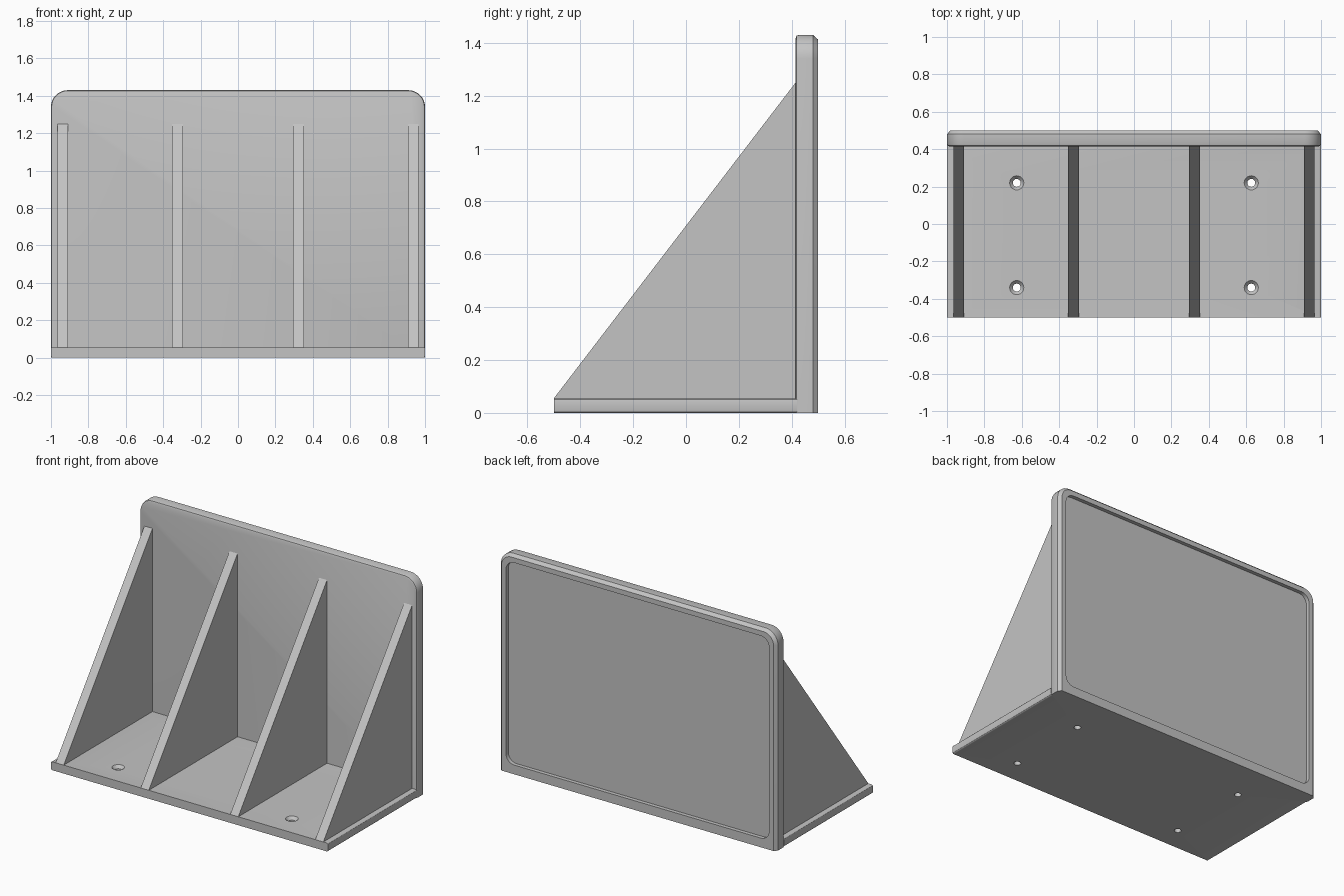
import bpy, bmesh, math

cube = bpy.data.objects.get("Cube")
if cube:
    bpy.data.objects.remove(cube, do_unlink=True)

grey = bpy.data.materials.new("plain grey")
grey.use_nodes = True
colour = (0.55, 0.55, 0.55, 1)
grey.diffuse_color = colour
grey.node_tree.nodes["Principled BSDF"].inputs["Base Color"].default_value = colour

BASE_TOP = 0.055
FRONT, BACK = -0.5, 0.5
PLATE_FRONT = 0.415
HEIGHT = 1.43


def make_object(name, bm, smooth=True):
    bmesh.ops.recalc_face_normals(bm, faces=bm.faces)
    mesh = bpy.data.meshes.new(name)
    bm.to_mesh(mesh)
    bm.free()
    mesh.materials.append(grey)
    obj = bpy.data.objects.new(name, mesh)
    bpy.context.collection.objects.link(obj)
    if smooth:
        bpy.ops.object.select_all(action="DESELECT")
        obj.select_set(True)
        bpy.context.view_layer.objects.active = obj
        bpy.ops.object.shade_smooth_by_angle(angle=math.radians(30))
    return obj


def loft(bm, rings):
    """Skin a list of equal rings and cap both ends."""
    loops = [[bm.verts.new(p) for p in ring] for ring in rings]
    n = len(loops[0])
    for a, b in zip(loops, loops[1:]):
        for i in range(n):
            j = (i + 1) % n
            bm.faces.new((a[i], a[j], b[j], b[i]))
    bm.faces.new(loops[0])
    bm.faces.new(loops[-1])


def rounded_outline(y, inset, bottom, top_radius, bottom_radius, steps=8):
    """Rounded rectangle in the xz plane."""
    half, top = 1 - inset, HEIGHT - inset
    points = []
    for quarter, (sx, sz) in enumerate([(1, 1), (-1, 1), (-1, -1), (1, -1)]):
        r = top_radius if sz > 0 else bottom_radius
        cx = sx * (half - r)
        cz = top - r if sz > 0 else bottom + r
        for k in range(steps + 1):
            a = math.pi / 2 * (quarter + k / steps)
            points.append((cx + r * math.cos(a), y, cz + r * math.sin(a)))
    return points


# Back plate: softened front edge, chamfered rear edge, recessed rear panel
bm = bmesh.new()
rings = [rounded_outline(y, inset, 0, 0.09 - inset, 0)
         for y, inset in [(PLATE_FRONT, 0.012), (0.4185, 0.0035), (0.427, 0),
                          (0.48, 0), (BACK, 0.018)]]
rings += [rounded_outline(y, 0.05, 0.06, 0.06, 0.06) for y in (BACK, 0.475)]
loft(bm, rings)
bmesh.ops.remove_doubles(bm, verts=bm.verts, dist=0.00001)
make_object("back_plate", bm)

# Base plate with softened long side edges
bm = bmesh.new()
bmesh.ops.create_cube(bm, size=1)
for v in bm.verts:
    v.co.x *= 2
    v.co.y = FRONT if v.co.y < 0 else PLATE_FRONT + 0.005
    v.co.z = 0 if v.co.z < 0 else BASE_TOP
side_edges = [e for e in bm.edges
              if abs(e.verts[0].co.y - e.verts[1].co.y) > 0.5]
bmesh.ops.bevel(bm, geom=side_edges, offset=0.01, segments=3,
                profile=0.5, affect="EDGES")
base = make_object("base_plate", bm)

# Countersunk screw holes
bm = bmesh.new()
profile = [(-0.02, 0.021), (0.036, 0.021), (BASE_TOP, 0.038), (0.075, 0.038)]
for x in (-0.627, 0.627):
    for y in (-0.34, 0.22):
        loft(bm, [[(x + r * math.cos(k * math.tau / 24),
                    y + r * math.sin(k * math.tau / 24), z)
                   for k in range(24)] for z, r in profile])
cutter = make_object("screw_hole_cutter", bm)
cutter.hide_render = True
cut = base.modifiers.new("screw holes", "BOOLEAN")
cut.object = cutter
cut.solver = "EXACT"
bpy.ops.object.select_all(action="DESELECT")
base.select_set(True)
bpy.context.view_layer.objects.active = base
bpy.ops.object.modifier_apply(modifier=cut.name)
bpy.data.objects.remove(cutter, do_unlink=True)
bpy.ops.object.shade_smooth_by_angle(angle=math.radians(30))

# Triangular support ribs
triangle = [(FRONT, BASE_TOP), (PLATE_FRONT, BASE_TOP), (PLATE_FRONT, 1.25)]
names = ["outer_right_rib", "inner_right_rib", "inner_left_rib", "outer_left_rib"]
for name, x in zip(names, (-0.937, -0.323, 0.323, 0.937)):
    bm = bmesh.new()
    loft(bm, [[(x + side * 0.029, y, z) for y, z in triangle]
              for side in (-1, 1)])
    make_object(name, bm, smooth=False)
